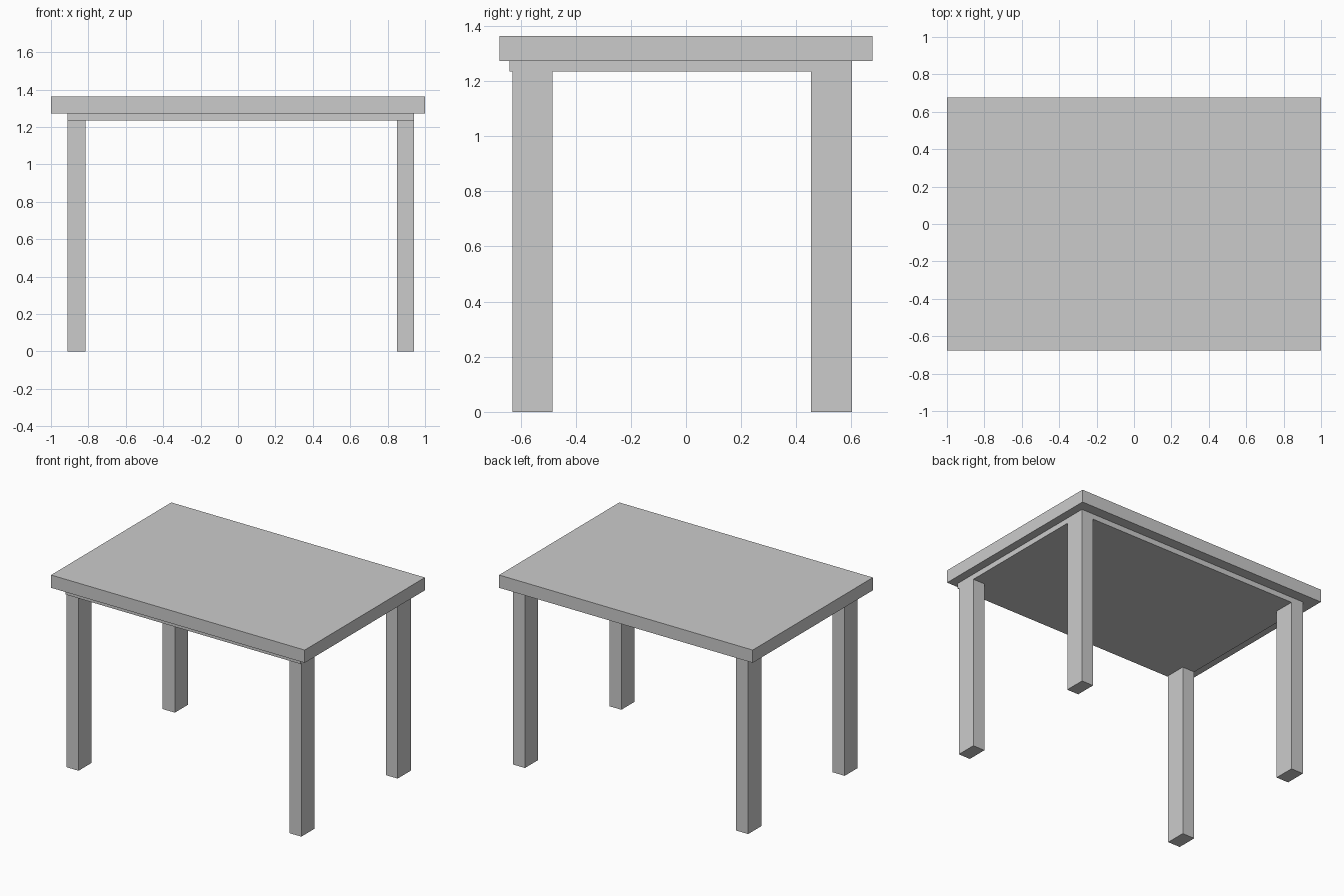
import bpy

cube = bpy.data.objects.get("Cube")
if cube:
    bpy.data.objects.remove(cube, do_unlink=True)

# Single plain grey finish
grey = bpy.data.materials.new("plain_grey")
grey.use_nodes = True
colour = (0.6, 0.6, 0.6, 1.0)
grey.diffuse_color = colour
grey.node_tree.nodes["Principled BSDF"].inputs["Base Color"].default_value = colour


def box(name, x, y, z):
    """Add a box spanning the (low, high) range on each axis."""
    spans = (x, y, z)
    centre = [(low + high) / 2 for low, high in spans]
    bpy.ops.mesh.primitive_cube_add(size=1, location=centre)
    obj = bpy.context.object
    obj.name = name
    obj.scale = [high - low for low, high in spans]
    bpy.ops.object.transform_apply(location=False, rotation=False, scale=True)
    obj.data.materials.append(grey)
    return obj


TOP, TOP_UNDERSIDE, PANEL_UNDERSIDE = 1.364, 1.273, 1.235

# Table top and the thinner panel below it
box("table_top", (-1, 1), (-0.677, 0.677), (TOP_UNDERSIDE, TOP))
box("under_panel", (-0.912, 0.941), (-0.641, 0.602), (PANEL_UNDERSIDE, TOP_UNDERSIDE))

# Four legs, set slightly off centre beneath the panel
leg_x = {"right": (-0.912, -0.816), "left": (0.849, 0.941)}
leg_y = {"front": (-0.63, -0.485), "back": (0.454, 0.602)}
for side, x in leg_x.items():
    for end, y in leg_y.items():
        box(f"{end}_{side}_leg", x, y, (0, PANEL_UNDERSIDE))
